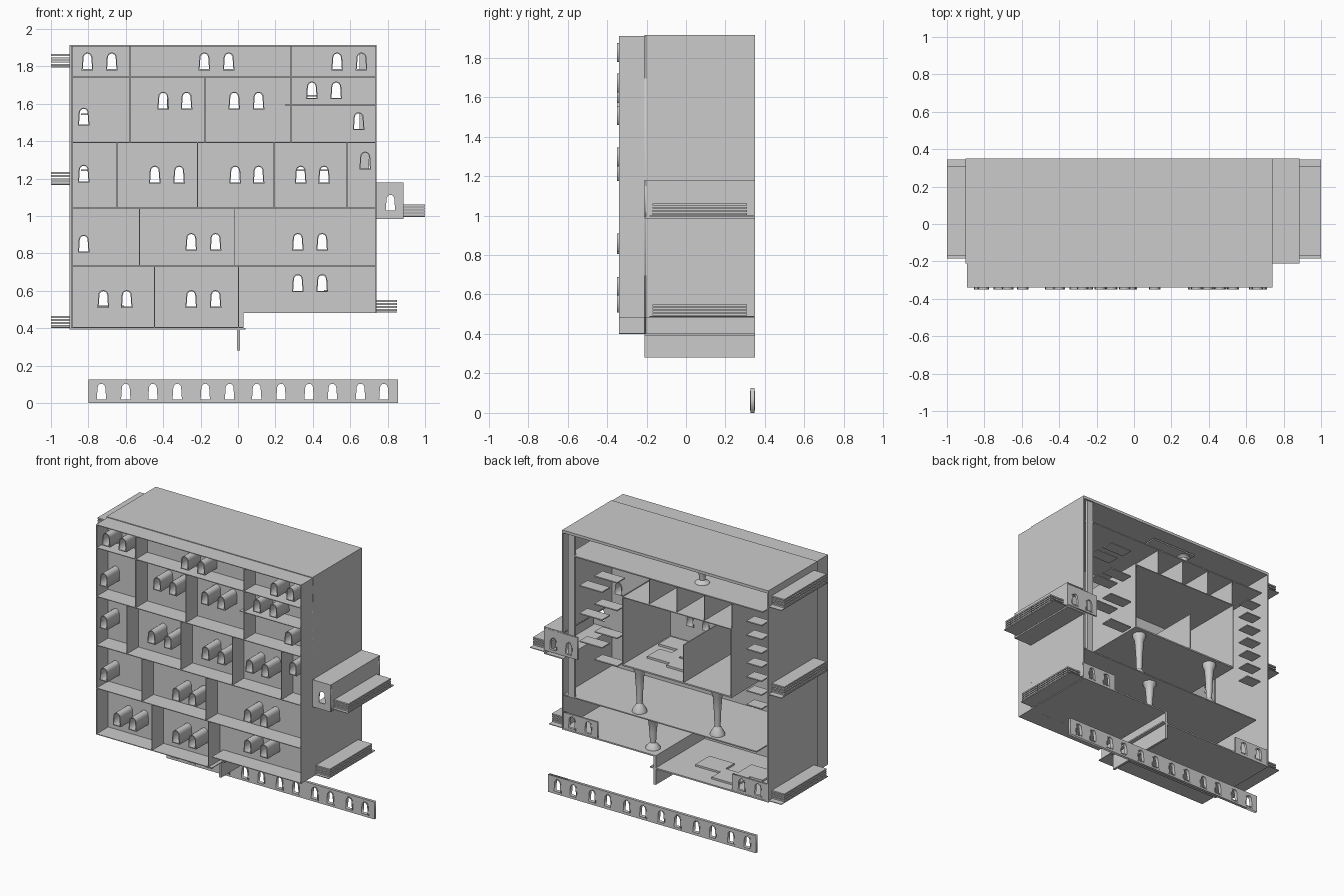
import bpy, bmesh, math
from mathutils import Vector

if "Cube" in bpy.data.objects:
    bpy.data.objects.remove(bpy.data.objects["Cube"])

T = 0.005  # sheet thickness


def add(name, bm):
    me = bpy.data.meshes.new(name)
    bm.to_mesh(me)
    bm.free()
    ob = bpy.data.objects.new(name, me)
    bpy.context.collection.objects.link(ob)
    return ob


def activate(ob):
    bpy.ops.object.select_all(action='DESELECT')
    ob.select_set(True)
    bpy.context.view_layer.objects.active = ob


def box(name, x0, x1, y0, y1, z0, z1):
    bm = bmesh.new()
    bmesh.ops.create_cube(bm, size=1)
    for v in bm.verts:
        v.co = Vector(((x0 + x1) / 2 + v.co.x * (x1 - x0),
                       (y0 + y1) / 2 + v.co.y * (y1 - y0),
                       (z0 + z1) / 2 + v.co.z * (z1 - z0)))
    return add(name, bm)


def panel(name, outlines, y0, y1):
    """Upright flat panel in xz; first outline is the edge, the rest are holes."""
    cu = bpy.data.curves.new(name, 'CURVE')
    cu.dimensions = '2D'
    cu.fill_mode = 'BOTH'
    cu.extrude = (y1 - y0) / 2
    for pts in outlines:
        sp = cu.splines.new('POLY')
        sp.points.add(len(pts) - 1)
        for p, (x, z) in zip(sp.points, pts):
            p.co = (x, z, 0, 1)
        sp.use_cyclic_u = True
    ob = bpy.data.objects.new(name, cu)
    bpy.context.collection.objects.link(ob)
    ob.rotation_euler = (math.pi / 2, 0, 0)
    ob.location.y = (y0 + y1) / 2
    activate(ob)
    bpy.ops.object.convert(target='MESH')


def rect(x0, x1, z0, z1):
    return [(x0, z0), (x1, z0), (x1, z1), (x0, z1)]


def arch(x, z, g=0.0):
    """Arched window outline, sill at z, grown by g."""
    w, h = 0.021 + g, 0.06
    pts = [(x - w - 0.004, z - g), (x + w + 0.004, z - g)]
    for i in range(9):
        a = math.pi * i / 8
        pts.append((x + w * math.cos(a), z + h + (0.023 + g) * math.sin(a)))
    return pts


def arched_strip(name, x0, x1, z0, z1, y0, y1, xs):
    sill = z0 + 0.02
    panel(name, [rect(x0, x1, z0, z1)] + [arch(x, sill) for x in xs], y0, y1)
    for x in xs:
        panel("strip_window_rim", [arch(x, sill, 0.007), arch(x, sill)], y0 - 0.004, y1 + 0.002)


def pillar(name, x, y, z0, z1):
    h = z1 - z0
    prof = [(0.0, 0), (0.05, 0), (0.047, 0.05), (0.028, 0.14), (0.02, 0.18),
            (0.024, 0.5), (0.032, 0.85), (0.046, 0.95), (0.046, 1), (0, 1)]
    bm = bmesh.new()
    vs = [bm.verts.new((r, 0, t * h)) for r, t in prof]
    es = [bm.edges.new(p) for p in zip(vs, vs[1:])]
    bmesh.ops.spin(bm, geom=vs + es, cent=(0, 0, 0), axis=(0, 0, 1),
                   angle=2 * math.pi, steps=20)
    bmesh.ops.remove_doubles(bm, verts=bm.verts, dist=1e-5)
    bmesh.ops.recalc_face_normals(bm, faces=bm.faces)
    ob = add(name, bm)
    ob.location = (x, y, z0)
    activate(ob)
    bpy.ops.object.shade_smooth_by_angle()


def ledge(x0, x1, z0, z1, side):
    """Slatted tray, open at its ends, sticking out of a side wall; side is +1 or -1."""
    xi = x0 if side > 0 else x1
    box("ledge_back", xi - T / 2, xi + T / 2, -0.185, 0.33, z0, z1)
    box("ledge_base", x0, x1, -0.185, 0.345, z0, z0 + T)
    for i in range(4):
        z = z0 + 0.012 + i * (z1 - z0 - 0.018) / 3
        box("ledge_slat", x0, x1, -0.17, 0.31, z - 0.004, z + 0.006)


# Front facade wall and window tunnels
windows = [(-.805, 1.785), (-.675, 1.785), (-.18, 1.785), (-.05, 1.785), (.53, 1.785), (.66, 1.785),
           (-.40, 1.575), (-.275, 1.575), (-.02, 1.575), (.11, 1.575), (.395, 1.63), (.525, 1.63),
           (-.825, 1.49), (.645, 1.465), (.68, 1.255), (-.825, 1.185), (-.445, 1.18), (-.315, 1.18),
           (-.015, 1.18), (.11, 1.18), (.335, 1.18), (.46, 1.18), (-.825, .81), (-.25, .82),
           (-.12, .82), (.32, .82), (.45, .82), (-.72, .515), (-.595, .515), (-.25, .515),
           (-.12, .515), (.32, .6), (.45, .6)]
edge = [(-.89, .4), (.03, .4), (.03, .48), (.74, .48), (.74, 1.91), (-.89, 1.91)]
panel("front_wall", [edge] + [arch(x, z) for x, z in windows], -.21, -.203)
for x, z in windows:
    panel("window_tunnel", [arch(x, z, .006), arch(x, z)], -.35, -.2)

# Facade shelves and cell dividers
for x0, x1, z in [(-.89, .74, 1.905), (-.89, .74, 1.74), (-.89, .74, 1.39), (-.89, .74, 1.04),
                  (-.89, .74, .73), (-.89, .03, .4), (.03, .74, .48), (.25, .74, 1.59)]:
    box("facade_shelf", x0, x1, -.34, -.205, z, z + T)
for z0, z1, xs in [(1.74, 1.905, (-.58, .28)), (1.39, 1.74, (-.58, -.18, .28)),
                   (1.04, 1.39, (-.65, -.22, .19, .58)), (.73, 1.04, (-.53, -.02)),
                   (.4, .73, (-.45, 0))]:
    for x in xs:
        box("cell_divider", x, x + T, -.34, -.205, z0, z1)

# Outer shell: roof, side walls, floors
box("roof", -.9, .74, -.21, .35, 1.895, 1.915)
box("left_wall", -.9, -.89, -.21, .35, .4, 1.9)
box("left_facade_end", -.892, -.886, -.34, -.2, .4, 1.91)
box("right_facade_end", .734, .74, -.34, -.2, .48, 1.91)
box("right_wall_lower", .732, .74, -.21, .35, .48, .985)
box("right_wall_upper", .732, .74, -.21, .35, 1.18, 1.9)
box("right_post", .65, .7, .32, .34, .73, 1.895)
box("left_floor", -.9, .04, -.21, .35, .392, .402)
box("right_floor", 0, .74, -.21, .35, .48, .49)
box("keel_wall", -.005, .012, -.21, .35, .28, .49)

# Side annex with its window panel
box("annex_top", .73, .885, -.21, .35, 1.172, 1.18)
box("annex_floor", .73, .885, -.21, .35, .985, .993)
panel("annex_front", [rect(.735, .885, .985, 1.18), arch(.815, 1.03)], -.21, -.203)
box("annex_side", .879, .885, -.21, .35, .985, 1.18)

# Slatted side ledges
for z0, z1 in [(1.795, 1.865), (1.165, 1.235), (.4, .465)]:
    ledge(-1, -.895, z0, z1, -1)
ledge(.87, 1, .995, 1.06, 1)
ledge(.735, .85, .485, .55, 1)

# Arched strips at the back and the detached strip on the ground
arched_strip("ground_strip", -.8, .855, 0, .125, .328, .348,
             [-.73, -.6, -.455, -.325, -.175, -.045, .1, .23, .38, .505, .655, .78])
arched_strip("back_strip_annex", .62, .885, 1.01, 1.17, .335, .348, [.69, .815])
arched_strip("back_strip_right", .46, .74, .485, .605, .335, .348, [.535, .665])
arched_strip("back_strip_left", -.89, -.61, .4, .52, .335, .348, [-.815, -.685])

# Interior floors
box("lower_gallery", -.8, .735, -.205, .34, .722, .73)
box("room_floor", -.6, .27, -.205, .34, 1.06, 1.07)
box("room_ceiling", -.6, .27, -.205, .34, 1.55, 1.556)
box("attic_floor", -.85, .7, -.205, .34, 1.74, 1.748)

# Interior walls and attic fins
box("room_wall_right", .265, .272, -.205, .34, 1.06, 1.56)
box("room_wall_left", -.6, -.593, -.205, .34, 1.06, 1.56)
box("room_partition", -.22, -.213, -.205, .34, 1.06, 1.34)
for i in range(4):
    x = .06 - i * .22
    box("attic_fin", x, x + T, -.205, .33, 1.555, 1.745)

# Slabs on the floors and attic table
for x, y in [(.1, .1), (.0, -.02), (-.08, .14), (.15, -.1)]:
    box("room_slab", x - .09, x + .09, y - .07, y + .07, 1.07, 1.085)
for x, y in [(-.3, .1), (-.5, .2), (-.6, .05)]:
    box("floor_slab", x - .1, x + .1, y - .08, y + .08, .402, .415)
box("attic_table", -.32, .04, .14, .26, 1.87, 1.88)
pillar("attic_post", -.27, .2, 1.75, 1.87)

# Climbing platforms at the open back, zigzagging on both sides of the room
for i in range(7):
    z = 1.04 + i * .1
    x = .52 if i % 2 else .4
    box("right_platform", x - .09, x + .09, .25, .34, z, z + .008)
    box("left_platform", -.84, -.72, .25, .34, z, z + .008)

# Flared pillars
pillar("lower_pillar", .08, .26, .49, .722)
pillar("right_pillar", .18, .27, .73, 1.06)
pillar("left_pillar", -.44, .27, .73, 1.06)
